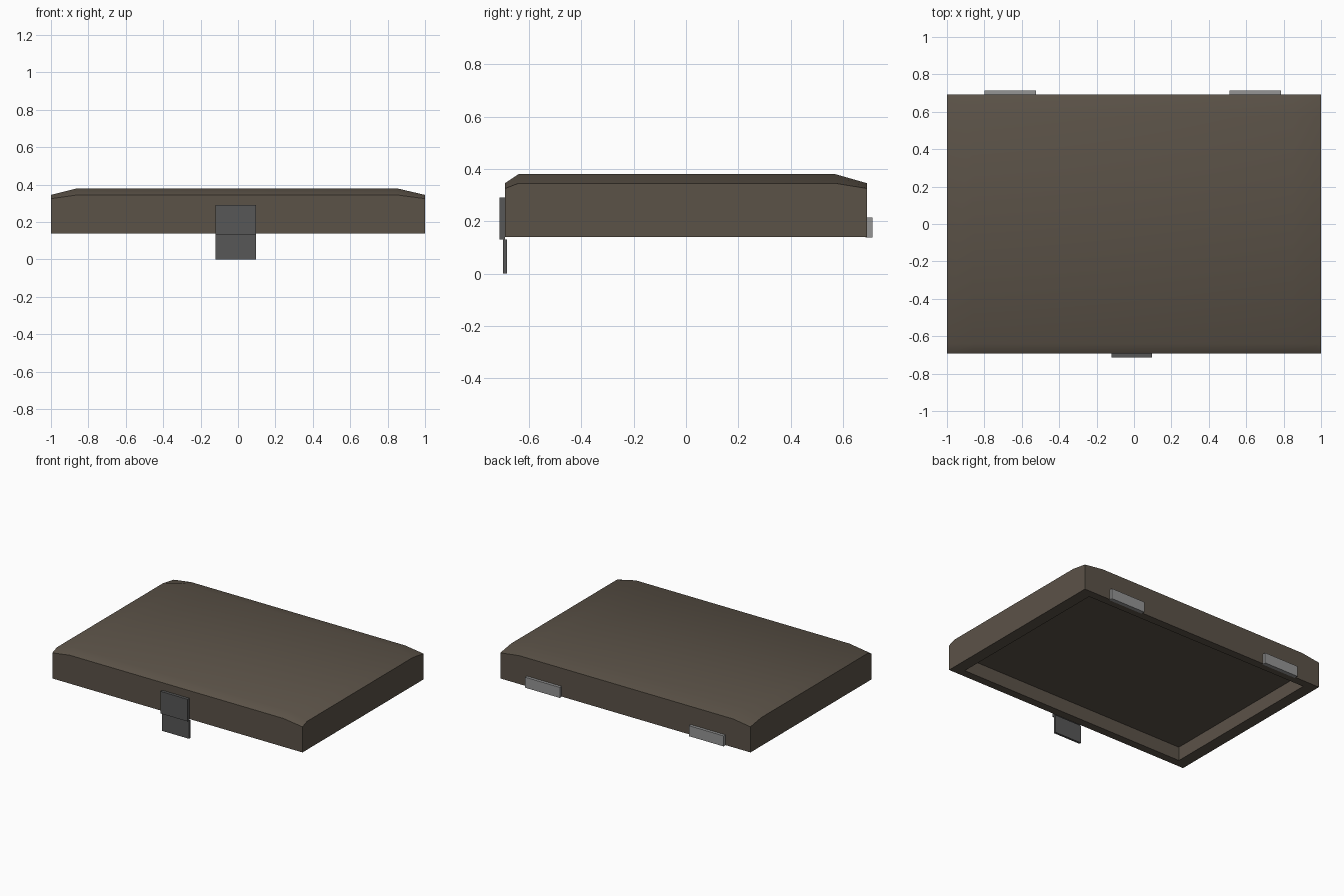
import bpy, bmesh

if "Cube" in bpy.data.objects:
    bpy.data.objects.remove(bpy.data.objects["Cube"])


def material(name, rgb):
    m = bpy.data.materials.new(name)
    m.diffuse_color = (*rgb, 1)
    m.use_nodes = True
    m.node_tree.nodes["Principled BSDF"].inputs["Base Color"].default_value = m.diffuse_color
    return m


def add_object(name, bm, mat):
    bmesh.ops.recalc_face_normals(bm, faces=bm.faces)
    me = bpy.data.meshes.new(name)
    bm.to_mesh(me)
    bm.free()
    me.materials.append(mat)
    ob = bpy.data.objects.new(name, me)
    bpy.context.collection.objects.link(ob)
    return ob


def box(name, x, y, z, mat):
    bm = bmesh.new()
    bmesh.ops.create_cube(bm, size=1)
    for v in bm.verts:
        v.co = [(a + b) / 2 + c * (b - a) for (a, b), c in zip((x, y, z), v.co)]
    return add_object(name, bm, mat)


leather = material("brown", (0.105, 0.085, 0.064))
dark_metal = material("dark_metal", (0.095, 0.095, 0.095))
light_metal = material("light_metal", (0.3, 0.3, 0.3))

# lid: a 4 x 4 grid whose rim is lower than its middle
XS = [-1, -0.86, 0.85, 1]
YS = [-0.692, -0.64, 0.57, 0.692]
HEIGHTS = [0.38, 0.345, 0.325]
BASE, CEILING, INSET = 0.14, 0.24, 0.915
bm = bmesh.new()
grid = [[bm.verts.new((x, y, HEIGHTS[(i in (0, 3)) + (j in (0, 3))]))
         for j, y in enumerate(YS)] for i, x in enumerate(XS)]
for i in range(3):
    for j in range(3):
        f = bm.faces.new((grid[i][j], grid[i + 1][j], grid[i + 1][j + 1], grid[i][j + 1]))
        f.smooth = True

# outer walls, one polygon per side
corners = [(0, 0), (3, 0), (3, 3), (0, 3)]
foot = [bm.verts.new((XS[i], YS[j], BASE)) for i, j in corners]
sides = [[grid[i][0] for i in range(4)], grid[3],
         [grid[i][3] for i in (3, 2, 1, 0)], grid[0][::-1]]
for k, edge in enumerate(sides):
    bm.faces.new([foot[k], foot[(k + 1) % 4]] + edge[::-1])

# bottom rim, inner walls and ceiling of the hollow
lip = [bm.verts.new((v.co.x * INSET, v.co.y * INSET, BASE)) for v in foot]
deep = [bm.verts.new((v.co.x, v.co.y, CEILING)) for v in lip]
for k in range(4):
    n = (k + 1) % 4
    bm.faces.new((foot[k], lip[k], lip[n], foot[n]))
    bm.faces.new((lip[k], deep[k], deep[n], lip[n]))
bm.faces.new(deep)
add_object("lid", bm, leather)

# front clasp: fixed plate and hanging tongue
box("clasp_plate", (-0.12, 0.097), (-0.713, -0.692), (0.13, 0.29), dark_metal)
box("clasp_tongue", (-0.12, 0.097), (-0.699, -0.683), (0, 0.13), dark_metal)

# rear hinges
for side, x in (("left", (-0.80, -0.523)), ("right", (0.51, 0.787))):
    box("hinge_" + side, x, (0.685, 0.713), (0.138, 0.214), light_metal)
